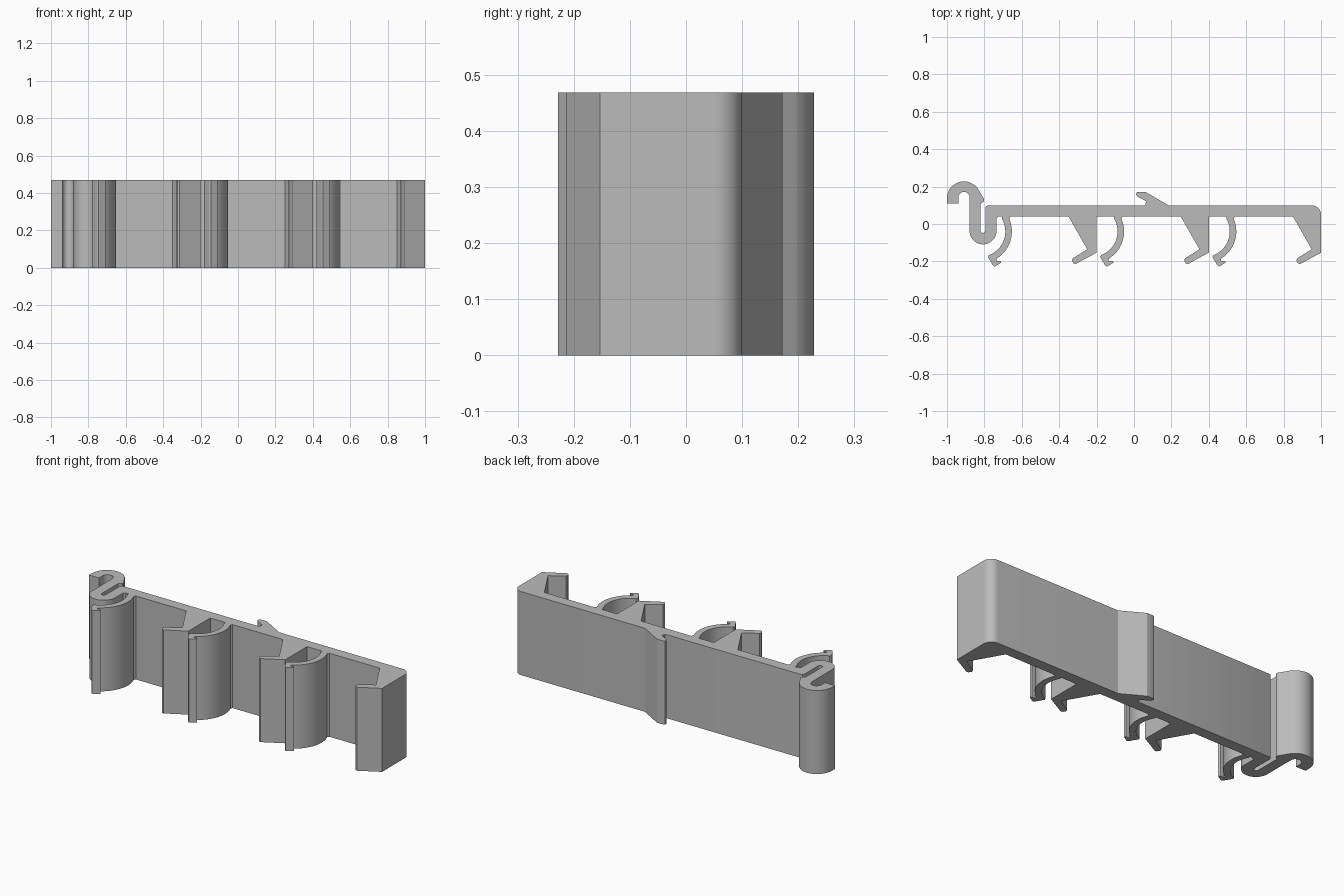
import bpy, bmesh, math

if "Cube" in bpy.data.objects:
    bpy.data.objects.remove(bpy.data.objects["Cube"])

HEIGHT = 0.468
PITCH = 0.6


def arc(cx, cy, r, a0, a1, n):
    """Points on an arc, angles in degrees."""
    return [(cx + r * math.cos(math.radians(a0 + (a1 - a0) * i / n)),
             cy + r * math.sin(math.radians(a0 + (a1 - a0) * i / n)))
            for i in range(n + 1)]


def latch(x):
    """Rigid angled jaw whose outer wall is at x."""
    return [(x, -0.153), (x - 0.112, -0.214), (x - 0.123, -0.211),
            (x - 0.132, -0.196), (x - 0.128, -0.184),
            (x - 0.05, -0.135), (x - 0.15, 0.04)]


def clip(x):
    """Curved spring finger whose outermost point is at x."""
    cx, cy = x - 0.17, -0.04
    return ([(x - 0.008, 0.04)] + arc(cx, cy, 0.17, 24, -59, 18)
            + [(x - 0.083, -0.197), (x - 0.062, -0.197), (x - 0.056, -0.206),
               (x - 0.092, -0.228), (x - 0.101, -0.222), (x - 0.128, -0.176),
               (x - 0.122, -0.166)]
            + arc(cx, cy, 0.135, -66, 30, 18) + [(x - 0.053, 0.04)])


# back edge of the plate with its small barb and rounded right corner
outline = [(-0.795, 0.085), (-0.79, 0.096), (-0.78, 0.10), (0.06, 0.10),
           (0.064, 0.122), (0.018, 0.147), (0.011, 0.157), (0.013, 0.168),
           (0.022, 0.172), (0.06, 0.172), (0.185, 0.10)]
outline += arc(0.95, 0.05, 0.05, 90, 0, 10)

# front side: three jaws, each followed by a spring finger
for i in range(3):
    if i:
        outline.append((1 - PITCH * i, 0.04))
    outline += latch(1 - PITCH * i)
    outline += clip(0.547 - PITCH * i)

# U bend at the left end
outline += [(-0.725, 0.04), (-0.735, 0.03)]
outline += arc(-0.807, -0.037, 0.072, 0, -180, 20)
# hook: inner curve, lip, outer curve and pointed stop
outline += arc(-0.909, 0.142, 0.030, 0, 180, 14)
outline += [(-0.939, 0.11), (-1.0, 0.11)]
outline += arc(-0.909, 0.137, 0.091, 180, 38, 20)
outline += [(-0.802, 0.134), (-0.802, 0.122), (-0.82, 0.108)]
outline += arc(-0.8075, -0.035, 0.0125, 180, 360, 10)

# extrude the profile
bm = bmesh.new()
face = bm.faces.new([bm.verts.new((x, y, 0)) for x, y in outline])
ext = bmesh.ops.extrude_face_region(bm, geom=[face])
top = [v for v in ext["geom"] if isinstance(v, bmesh.types.BMVert)]
bmesh.ops.translate(bm, vec=(0, 0, HEIGHT), verts=top)
bmesh.ops.recalc_face_normals(bm, faces=bm.faces)
caps = [f for f in bm.faces if len(f.verts) > 4]
bmesh.ops.triangulate(bm, faces=caps)
mesh = bpy.data.meshes.new("clip_rail")
bm.to_mesh(mesh)
bm.free()

rail = bpy.data.objects.new("clip_rail", mesh)
bpy.context.collection.objects.link(rail)
grey = bpy.data.materials.new("plain grey")
grey.diffuse_color = (0.5, 0.5, 0.5, 1)
grey.use_nodes = True
grey.node_tree.nodes["Principled BSDF"].inputs["Base Color"].default_value = grey.diffuse_color
mesh.materials.append(grey)

bpy.context.view_layer.objects.active = rail
rail.select_set(True)
bpy.ops.object.shade_smooth_by_angle(angle=math.radians(25))
